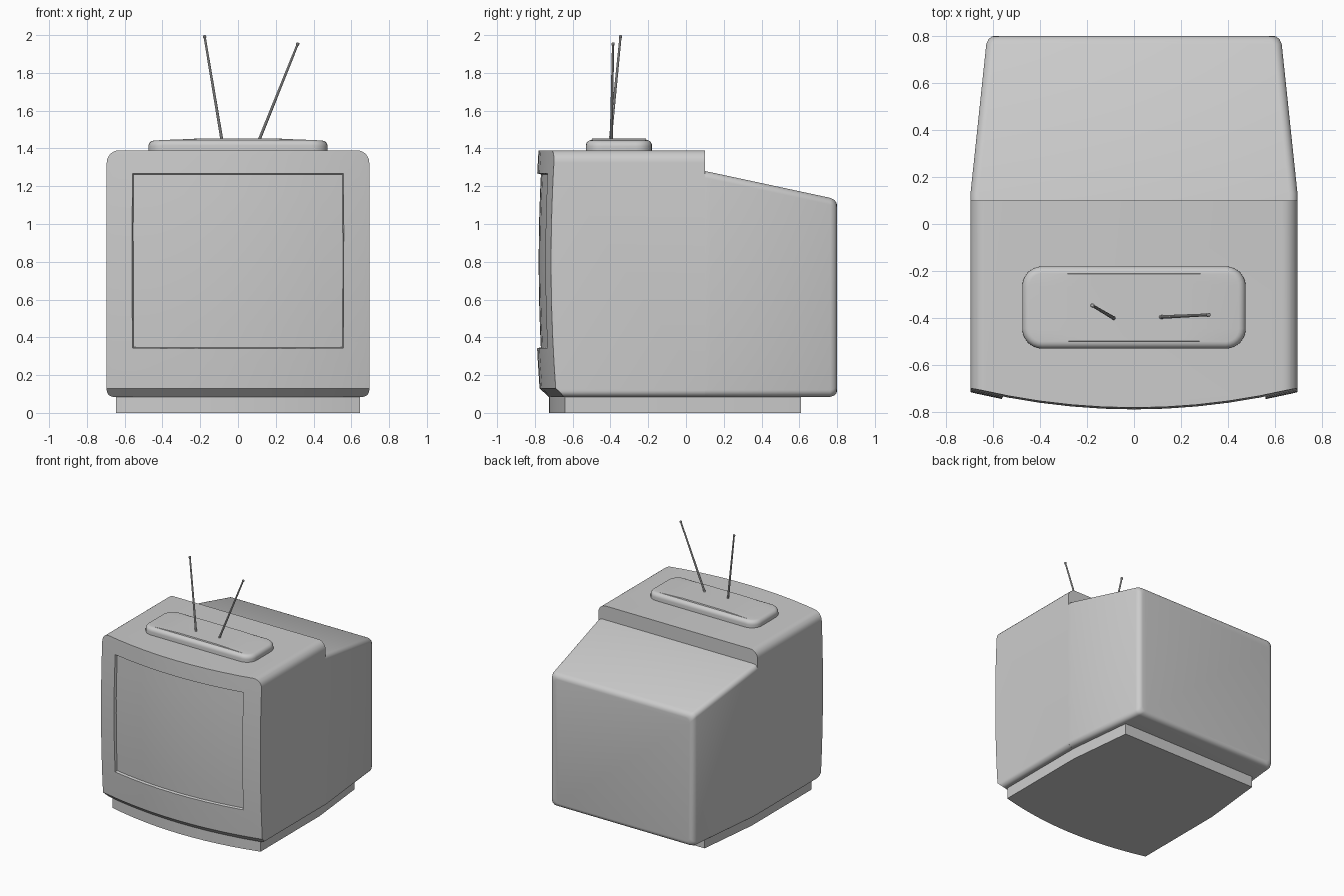
import bpy, bmesh, math
from mathutils import Vector

if "Cube" in bpy.data.objects:
    bpy.data.objects.remove(bpy.data.objects["Cube"])


def finish(ob, angle=32):
    bpy.ops.object.select_all(action='DESELECT')
    ob.select_set(True)
    bpy.context.view_layer.objects.active = ob
    bpy.ops.object.shade_smooth_by_angle(angle=math.radians(angle))


def loft(name, rings, smooth=True):
    """Skin a list of equal-length closed rings and cap both ends."""
    bm = bmesh.new()
    rows = [[bm.verts.new(p) for p in r] for r in rings]
    n = len(rows[0])
    for a, b in zip(rows, rows[1:]):
        for i in range(n):
            j = (i + 1) % n
            bm.faces.new((a[i], a[j], b[j], b[i]))
    bm.faces.new(rows[0][::-1])
    bm.faces.new(rows[-1])
    bmesh.ops.recalc_face_normals(bm, faces=bm.faces)
    me = bpy.data.meshes.new(name)
    bm.to_mesh(me)
    bm.free()
    ob = bpy.data.objects.new(name, me)
    bpy.context.collection.objects.link(ob)
    if smooth:
        finish(ob)
    return ob


def rounded_rect(hw, v0, v1, r_low, r_high, steps=6):
    """Rounded rectangle, |u| <= hw and v0 <= v <= v1."""
    pts = []
    corners = ((hw, v1, r_high, 0), (-hw, v1, r_high, 90), (-hw, v0, r_low, 180), (hw, v0, r_low, 270))
    for u, v, r, a0 in corners:
        cu = u - math.copysign(r, u)
        cv = v - r if v == v1 else v + r
        for k in range(steps + 1):
            a = math.radians(a0 + 90 * k / steps)
            pts.append((cu + r * math.cos(a), cv + r * math.sin(a)))
    return pts


def front_y(x, z):
    """Bulged front of the cabinet with a chamfer along the bottom."""
    return -0.80 + 0.085 * (x / 0.695) ** 2 + 0.055 * (z - 0.8) ** 2 + max(0, 0.13 - z)


def spread(a, b, n):
    return [a + (b - a) * i / n for i in range(n + 1)]


def slab(name, xs, zs, near, far, grow=1.0):
    """Curved slab between two depth functions; grow flares its near side."""
    zc = (zs[0] + zs[-1]) / 2
    rings = []
    for x in xs:
        ring = [(x * grow, near(x, z), zc + (z - zc) * grow) for z in zs]
        ring += [(x, far(x, z), z) for z in reversed(zs)]
        rings.append(ring)
    return loft(name, rings, False)


def boolean(ob, cutter, operation):
    cutter.hide_render = True
    m = ob.modifiers.new("cut", 'BOOLEAN')
    m.object, m.operation, m.solver = cutter, operation, 'EXACT'
    bpy.context.view_layer.objects.active = ob
    bpy.ops.object.modifier_apply(modifier=m.name)
    bpy.data.objects.remove(cutter)


# Front cabinet: rounded block trimmed to the bulged front
section = rounded_rect(0.695, 0.085, 1.39, 0.035, 0.065)
cabinet = loft("front_cabinet", [[(x, y, z) for x, z in section] for y in (-1.0, 0.1)], False)
bulge = slab("bulge_cutter", spread(-0.8, 0.8, 12), [0.0] + spread(0.13, 1.5, 10),
             front_y, lambda x, z: 0.3)
boolean(cabinet, bulge, 'INTERSECT')

# Screen recess and screen
sx, sz = spread(-0.55, 0.55, 10), spread(0.35, 1.26, 8)
recess = slab("recess_cutter", sx, sz, lambda x, z: front_y(x, z) - 0.02,
              lambda x, z: front_y(x, z) + 0.03, 1.03)
boolean(cabinet, recess, 'DIFFERENCE')
finish(cabinet, 25)
screen = slab("screen", spread(-0.56, 0.56, 10), spread(0.34, 1.27, 8),
              lambda x, z: front_y(x, z) + 0.02, lambda x, z: front_y(x, z) + 0.05)
finish(screen)

# Tapered rear housing with a sloping top
rear = []
for y, hw, top, inset in ((0.1, 0.695, 1.28, 0), (0.13, 0.695, 1.274, 0), (0.765, 0.628, 1.138, 0),
                          (0.785, 0.626, 1.134, 0.007), (0.797, 0.625, 1.132, 0.02), (0.8, 0.625, 1.13, 0.035)):
    pts = rounded_rect(hw - inset, 0.085 + inset, top - inset, 0.036, 0.036)
    rear.append([(x, y, z) for x, z in pts])
loft("rear_housing", rear)

# Plinth following the cabinet outline
outline = [(x, -0.725 + 0.085 * (x / 0.645) ** 2) for x in spread(-0.645, 0.645, 12)]
outline += [(0.645, 0.1), (0.59, 0.61), (-0.59, 0.61), (-0.645, 0.1)]
loft("plinth", [[(x, y, z) for x, y in outline] for z in (0.0, 0.09)])

# Aerial base: rounded pad with a gently domed top
pad = []
levels = [(0, 0, 1.385)]
for k in range(6):
    a = math.radians(18 * k)
    levels.append((0.03 * (1 - math.cos(a)),) * 2 + (1.425 + 0.03 * math.sin(a),))
levels.append((0.25, 0.033, 1.455))
for ix, iy, z in levels:
    hx, hy = 0.475 - ix, 0.175 - iy
    pts = rounded_rect(hx, -hy, hy, 0.085 - iy, 0.085 - iy)
    drop = 0.015 if z > 1.39 else 0
    pad.append([(x, y - 0.355, z - drop * (x / 0.475) ** 2) for x, y in pts])
loft("aerial_base", pad)


# Aerial rods with small tips
def aerial(name, a, b):
    a, b = Vector(a), Vector(b)
    d = (b - a).normalized()
    u = d.orthogonal().normalized()
    v = d.cross(u)
    length = (b - a).length
    rings = []
    for t, r in ((0, 0.008), (length - 0.016, 0.006), (length - 0.013, 0.009), (length - 0.003, 0.009), (length, 0.005)):
        rings.append([a + d * t + (u * math.cos(k * math.pi / 5) + v * math.sin(k * math.pi / 5)) * r
                      for k in range(10)])
    loft(name, rings)


aerial("left_aerial", (-0.083, -0.402, 1.43), (-0.178, -0.346, 1.999))
aerial("right_aerial", (0.106, -0.396, 1.43), (0.319, -0.386, 1.96))
